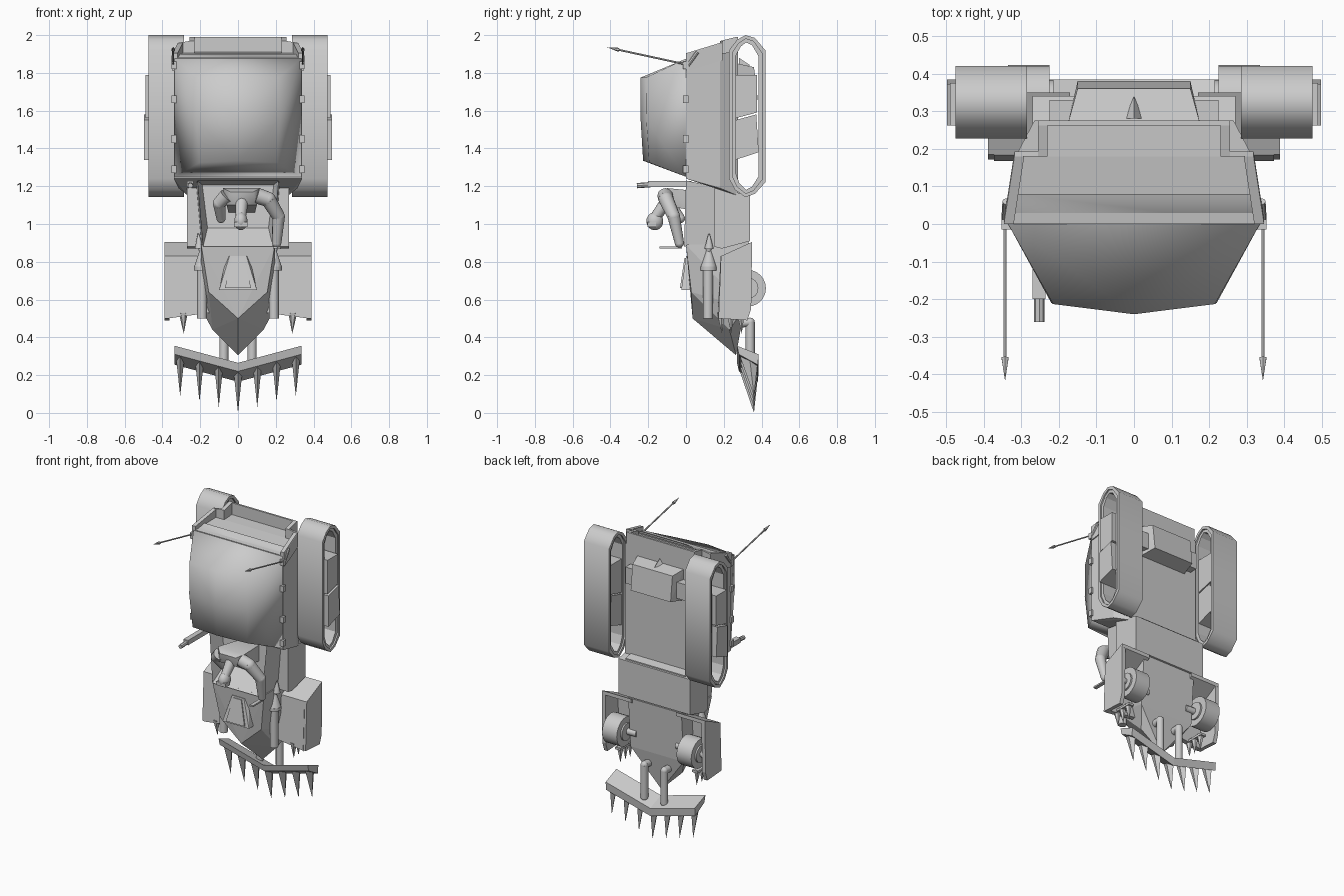
import bpy, bmesh
from math import radians
from mathutils import Vector

if "Cube" in bpy.data.objects:
    bpy.data.objects.remove(bpy.data.objects["Cube"])

SIDES = ((-1, "left"), (1, "right"))


def finish(bm, name, smooth=None):
    bmesh.ops.recalc_face_normals(bm, faces=bm.faces[:])
    me = bpy.data.meshes.new(name)
    bm.to_mesh(me)
    bm.free()
    ob = bpy.data.objects.new(name, me)
    bpy.context.collection.objects.link(ob)
    if smooth:
        bpy.ops.object.select_all(action='DESELECT')
        ob.select_set(True)
        bpy.context.view_layer.objects.active = ob
        bpy.ops.object.shade_smooth_by_angle(angle=radians(smooth))
    return ob


def hull_bm(pts):
    bm = bmesh.new()
    for p in pts:
        bm.verts.new(p)
    bmesh.ops.convex_hull(bm, input=bm.verts[:])
    bmesh.ops.dissolve_limit(bm, angle_limit=0.02, verts=bm.verts[:], edges=bm.edges[:])
    return bm


def hull(name, pts, smooth=None):
    return finish(hull_bm(pts), name, smooth)


def sym(pts):
    return [(s * x, y, z) for x, y, z in pts for s in (1, -1)]


def box(name, x0, x1, y0, y1, z0, z1):
    return hull(name, [(x, y, z) for x in (x0, x1) for y in (y0, y1) for z in (z0, z1)])


def prism(name, x0, x1, yz):
    return hull(name, [(x, y, z) for x in (x0, x1) for y, z in yz])


def rod(name, a, b, r1, r2=None, n=12):
    r2 = r1 if r2 is None else r2
    a, b = Vector(a), Vector(b)
    bm = bmesh.new()
    bmesh.ops.create_cone(bm, cap_ends=True, segments=n, radius1=r1, radius2=r2, depth=(b - a).length)
    q = (b - a).to_track_quat('Z', 'Y')
    for v in bm.verts:
        v.co = q @ v.co + (a + b) / 2
    return finish(bm, name, 40 if n > 6 else None)


def ball(name, c, size):
    bm = bmesh.new()
    bmesh.ops.create_uvsphere(bm, u_segments=14, v_segments=9, radius=1)
    for v in bm.verts:
        v.co = Vector(c) + Vector([v.co[i] * size[i] for i in range(3)])
    return finish(bm, name, 60)


def loop(name, x0, x1, outer, inner, smooth=None):
    """hollow band: two matching y-z outlines swept from x0 to x1"""
    bm = bmesh.new()
    rings = [[bm.verts.new((x, y, z)) for y, z in o]
             for x, o in ((x0, outer), (x1, outer), (x1, inner), (x0, inner))]
    n = len(outer)
    for k in range(4):
        a, b = rings[k], rings[(k + 1) % 4]
        for i in range(n):
            bm.faces.new((a[i], a[(i + 1) % n], b[(i + 1) % n], b[i]))
    return finish(bm, name, smooth)


def path(name, pts, radii):
    for i in range(len(pts) - 1):
        rod(f"{name}_{i}", pts[i], pts[i + 1], radii[i], radii[i + 1])
        ball(f"{name}_joint_{i}", pts[i + 1], [radii[i + 1]] * 3)


# Rear hull with raised rim around the sunken top deck
hull("rear_hull", sym([(.34, 0, 1.88), (.34, 0, 1.24), (.315, .18, 1.905), (.315, .18, 1.19),
                       (.265, .275, 1.91), (.265, .275, 1.15)]))
rim = [(.34, 0, 1.9), (.312, .18, 1.955), (.25, .18, 1.965), (.25, .262, 1.985), (0, .262, 1.985)]
for s, side in SIDES:
    for i in range(4):
        pts = [(s * (x + dx), y + dy, z + dz) for x, y, z in rim[i:i + 2]
               for dx in (-.02, .006) for dy in (0, .013) for dz in (-.09, .004)]
        hull(f"hull_rim_{side}_{i}", pts)
    for z in (1.29, 1.45, 1.66, 1.84):
        box(f"clamp_{side}_{z}", s * .325, s * .352, -.015, .012, z - .02, z + .02)

# Smooth canopy
hull("canopy", sym([(.335, 0, 1.875), (.335, 0, 1.25), (.215, -.213, 1.775), (.205, -.195, 1.325),
                    (.22, -.21, 1.55), (0, -.24, 1.775), (0, -.24, 1.55), (0, -.227, 1.335),
                    (.32, .08, 1.9)]), 85)

# Engine cover on the back
hull("engine_cover", sym([(.175, .27, 1.85), (.15, .36, 1.83), (.15, .38, 1.66), (.175, .27, 1.64)]))
hull("cover_fin", [(-.025, .28, 1.84), (.025, .28, 1.84), (0, .34, 1.84), (0, .28, 1.88)])

# Rear tracks
outer = [(.27, 1.975), (.315, 2), (.365, 1.985), (.42, 1.92), (.42, 1.22), (.365, 1.16),
         (.315, 1.142), (.26, 1.18), (.228, 1.24), (.228, 1.92)]
inner = [(.322 + (y - .322) * .63, 1.57 + (z - 1.57) * .91) for y, z in outer]
lip = [(.322 + (y - .322) * .82, 1.57 + (z - 1.57) * .955) for y, z in outer]
for s, side in SIDES:
    loop(f"track_{side}", s * .285, s * .475, outer, lip, 55)
    loop(f"track_inner_{side}", s * .295, s * .465, lip, inner)
    prism(f"track_panel_upper_{side}", s * .3, s * .49, [(.262, 1.79), (.375, 1.79), (.375, 1.59), (.262, 1.56)])
    prism(f"track_panel_lower_{side}", s * .3, s * .497, [(.262, 1.55), (.372, 1.58), (.385, 1.38), (.262, 1.34)])
    box(f"track_mount_{side}", s * .16, s * .225, .265, .33, 1.67, 1.78)

# Cab with sunken cockpit
bm = hull_bm(sym([(.215, 0, 1.23), (.185, -.01, .88), (.225, .33, 1.16), (.2, .33, .88)]))
bm.faces.ensure_lookup_table()
face = min(bm.faces, key=lambda f: f.calc_center_median().y)
bmesh.ops.inset_region(bm, faces=[face], thickness=.035)
for v in face.verts:
    v.co.y += .1
    v.co.z = max(v.co.z, .98)
finish(bm, "cab_tub")
prism("middle_block", -.27, .27, [(.15, 1.19), (.34, 1.15), (.34, .91), (.19, .87), (.15, .88)])

# Nose
hull("nose", sym([(.195, 0, .89), (.155, .028, .64), (0, .035, .5), (.2, .335, .9),
                  (.135, .23, .44), (.2, .31, .56), (0, .265, .305)]))
hull("nose_scoop", sym([(.1, .03, .65), (.1, -.025, .65), (.045, 0, .83), (.06, .03, .83)]))
hull("scoop_panel", sym([(.07, -.032, .66), (.03, -.008, .82), (.07, 0, .66), (.03, 0, .82)]))

for s, side in SIDES:
    # Front fenders
    prism(f"fender_side_{side}", s * .362, s * .388,
          [(.185, .83), (.35, .905), (.345, .55), (.325, .49), (.172, .5)])
    prism(f"fender_top_{side}", s * .17, s * .385, [(.185, .83), (.35, .905), (.35, .88), (.19, .79)])
    hull(f"fender_front_{side}", [(s * x, y, z) for x, b in ((.15, .53), (.372, .5))
                                  for y, z in ((.168, b), (.183, .83), (.215, .83), (.2, b))])
    for y in (.185, .235, .29):
        rod(f"fender_spike_{side}_{y}", (s * .29, y, .53), (s * .287, y + .005, .42), .024, 0, 6)
    box(f"spike_rail_{side}", s * .27, s * .31, .175, .32, .515, .53)

    # Front wheels
    rod(f"front_tyre_{side}", (s * .225, .325, .66), (s * .335, .325, .66), .098, n=24)
    for x in (.22, .34):
        rod(f"wheel_rim_{side}_{x}", (s * (x - .006), .325, .66), (s * (x + .006), .325, .66), .058, n=16)
    rod(f"wheel_hub_{side}", (s * .15, .31, .66), (s * .365, .325, .66), .022)

    # Rocket-like pods along the nose
    x = s * .19
    rod(f"pod_body_{side}", (x, .117, .5), (x, .117, .76), .026)
    rod(f"pod_collar_{side}", (x, .12, .755), (x, .12, .775), .044)
    rod(f"pod_cone_{side}", (x, .12, .775), (x, .12, .87), .042, .01)
    rod(f"pod_stem_{side}", (x, .12, .85), (s * .205, .122, .9), .014)
    rod(f"pod_tip_{side}", (s * .205, .122, .87), (s * .21, .122, .95), .024, .003)

    # Antennas
    rod(f"antenna_{side}", (s * .343, 0, 1.845), (s * .343, -.36, 1.923), .005, n=6)
    rod(f"antenna_tip_{side}", (s * .343, -.355, 1.922), (s * .343, -.418, 1.936), .011, 0, 6)
    rod(f"antenna_base_{side}", (s * .343, .01, 1.84), (s * .34, .06, 1.91), .01, n=8)

    # Spiked ram and its struts
    ram = [(.27, .355), (.385, .31), (.38, .255), (.28, .31)]
    hull(f"ram_bar_{side}", [(s * x, y, z - d) for x, d in ((.335, 0), (0, .09)) for y, z in ram])
    path(f"ram_strut_{side}", [(s * .075, .22, .47), (s * .075, .34, .48), (s * .075, .34, .26)], [.024] * 3)

# Ram spikes
for i in range(-3, 4):
    x = i * .102
    zb = .315 - .09 * (1 - abs(x) / .335)
    hull(f"ram_spike_{i + 3}", [(x - .024, .335, zb), (x + .024, .335, zb), (x, .283, zb), (x, .382, zb - .02),
                                (x, .36, .09 * (abs(i) / 3))])

# Driver leaning forward
hull("driver_torso", [(.02 + dx, y, z) for dx, y, z in
     [(-.07, .1, 1.17), (.07, .1, 1.17), (-.07, .1, 1.06), (.07, .1, 1.06), (-.1, -.1, 1.19), (.1, -.1, 1.19),
      (-.08, -.12, 1.1), (.08, -.12, 1.1), (-.06, -.14, 1.17), (.06, -.14, 1.17)]], 50)
rod("driver_neck", (.02, -.1, 1.12), (.015, -.16, 1.04), .035, .028)
ball("driver_head", (.015, -.165, 1.015), (.036, .045, .048))
box("driver_goggles", -.02, .05, -.205, -.16, .985, 1.01)
path("driver_right_arm", [(.1, -.11, 1.15), (.16, -.105, 1.13), (.215, -.065, 1.04), (.205, -.035, .9)],
     [.042, .04, .034, .025])
path("driver_left_arm", [(-.06, -.11, 1.15), (-.1, -.09, 1.11), (-.09, -.03, 1.03)], [.04, .034, .025])
box("control_lever", .185, .21, -.14, -.02, .87, .88)

# Side gun
box("gun_body", -.27, -.235, -.2, .03, 1.195, 1.228)
rod("gun_barrel", (-.252, -.19, 1.208), (-.252, -.26, 1.203), .014, n=8)
